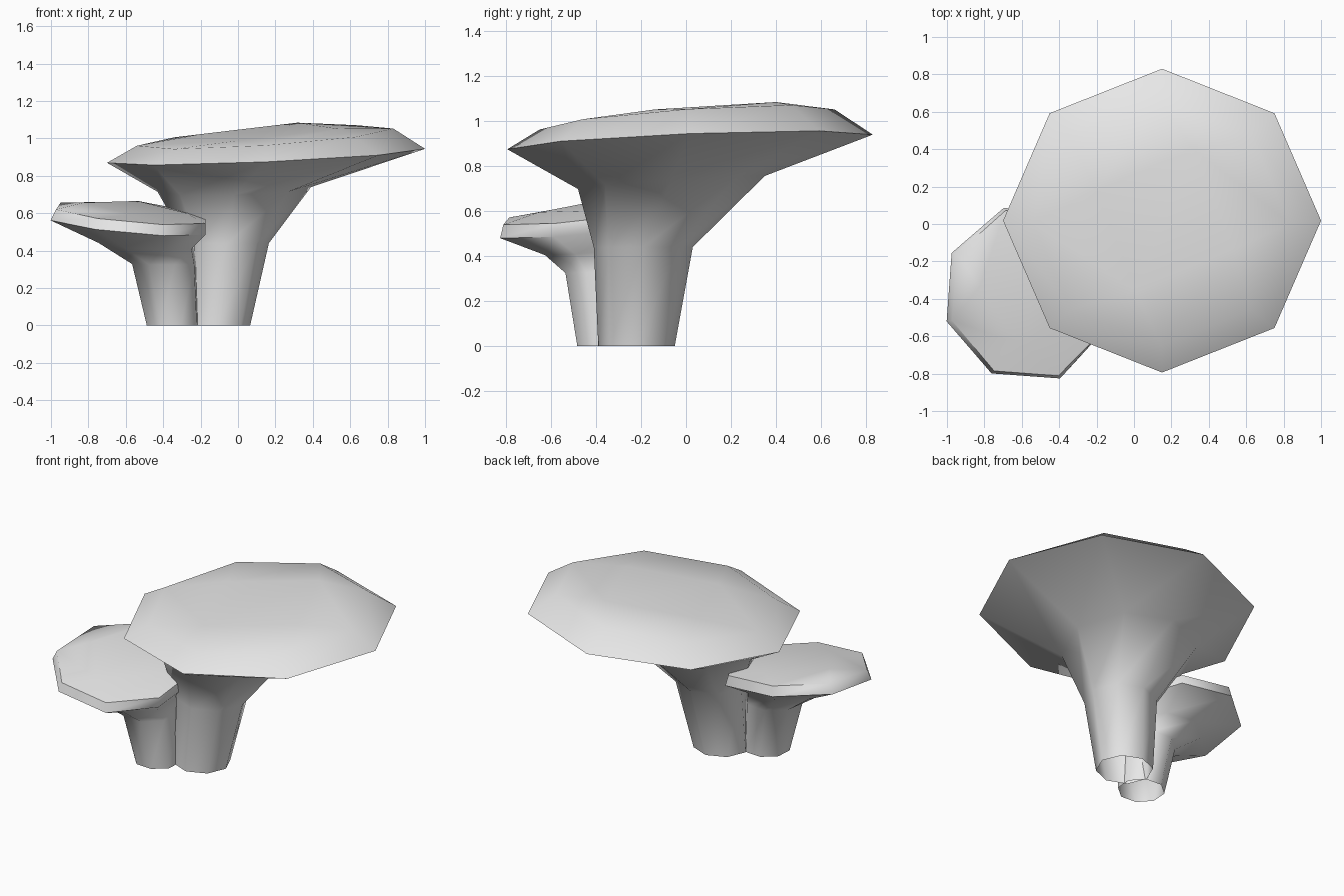
import bpy, bmesh, math

if "Cube" in bpy.data.objects:
    bpy.data.objects.remove(bpy.data.objects["Cube"])

grey = bpy.data.materials.new("plain_grey")
grey.diffuse_color = (0.8, 0.8, 0.8, 1)
grey.use_nodes = True
grey.node_tree.nodes["Principled BSDF"].inputs["Base Color"].default_value = grey.diffuse_color


def ring(bm, sides, spec, max_x):
    """spec: cx, cy, cz, rx, ry, slope_x, slope_y, turn in degrees."""
    cx, cy, cz, rx, ry, sx, sy, turn = spec
    out = []
    for i in range(sides):
        a = math.radians(turn) + math.tau * i / sides
        x, y = min(cx + rx * math.cos(a), max_x), cy + ry * math.sin(a)
        out.append(bm.verts.new((x, y, cz + sx * (x - cx) + sy * (y - cy))))
    return out


def mushroom(name, rings, top, max_x=9.0):
    bm = bmesh.new()
    loops = [ring(bm, 8, r, max_x) for r in rings]
    for lo, hi in zip(loops, loops[1:]):
        for i in range(8):
            j = (i + 1) % 8
            bm.faces.new((lo[i], lo[j], hi[j], hi[i]))
    # four-sided crown set between the eight cap corners
    o, q = loops[-1], ring(bm, 4, top, 9.0)
    for k in range(4):
        a, b, c = o[2 * k + 1], o[(2 * k + 2) % 8], o[(2 * k + 3) % 8]
        bm.faces.new((a, b, q[k]))
        bm.faces.new((b, c, q[(k + 1) % 4], q[k]))
    bm.faces.new(q)
    me = bpy.data.meshes.new(name)
    bm.to_mesh(me)
    bm.free()
    me.materials.append(grey)
    ob = bpy.data.objects.new(name, me)
    bpy.context.collection.objects.link(ob)
    bpy.ops.object.select_all(action='DESELECT')
    ob.select_set(True)
    bpy.context.view_layer.objects.active = ob
    bpy.ops.object.shade_smooth_by_angle(angle=math.radians(60))


# Large mushroom: open-bottomed stem flaring into a tilted cap
mushroom("large_mushroom", [
    (-0.11, -0.22, 0.0, 0.175, 0.17, 0, 0, 0),
    (-0.055, -0.19, 0.44, 0.22, 0.22, 0, 0, 0),
    (-0.02, -0.065, 0.727, 0.41, 0.415, 0.03, 0.07, 0),
    (0.15, 0.018, 0.907, 0.85, 0.812, 0.044, 0.04, 0),
    (0.145, 0.005, 1.007, 0.685, 0.655, 0.067, 0.068, 0),
], (0.165, 0.02, 1.037, 0.40, 0.41, 0.079, 0.093, 67.5))

# Small mushroom: same build, cap leaning to the front, flattened by its neighbour
mushroom("small_mushroom", [
    (-0.35, -0.35, 0.0, 0.145, 0.14, 0, 0, 18.3),
    (-0.395, -0.36, 0.33, 0.18, 0.185, 0, 0.03, 18.3),
    (-0.49, -0.37, 0.435, 0.27, 0.27, -0.06, 0.10, 18.3),
    (-0.546, -0.37, 0.538, 0.48, 0.48, -0.085, 0.10, 18.3),
    (-0.546, -0.37, 0.60, 0.45, 0.465, -0.085, 0.11, 18.3),
], (-0.555, -0.355, 0.63, 0.27, 0.30, -0.09, 0.125, 85.8), max_x=-0.175)
